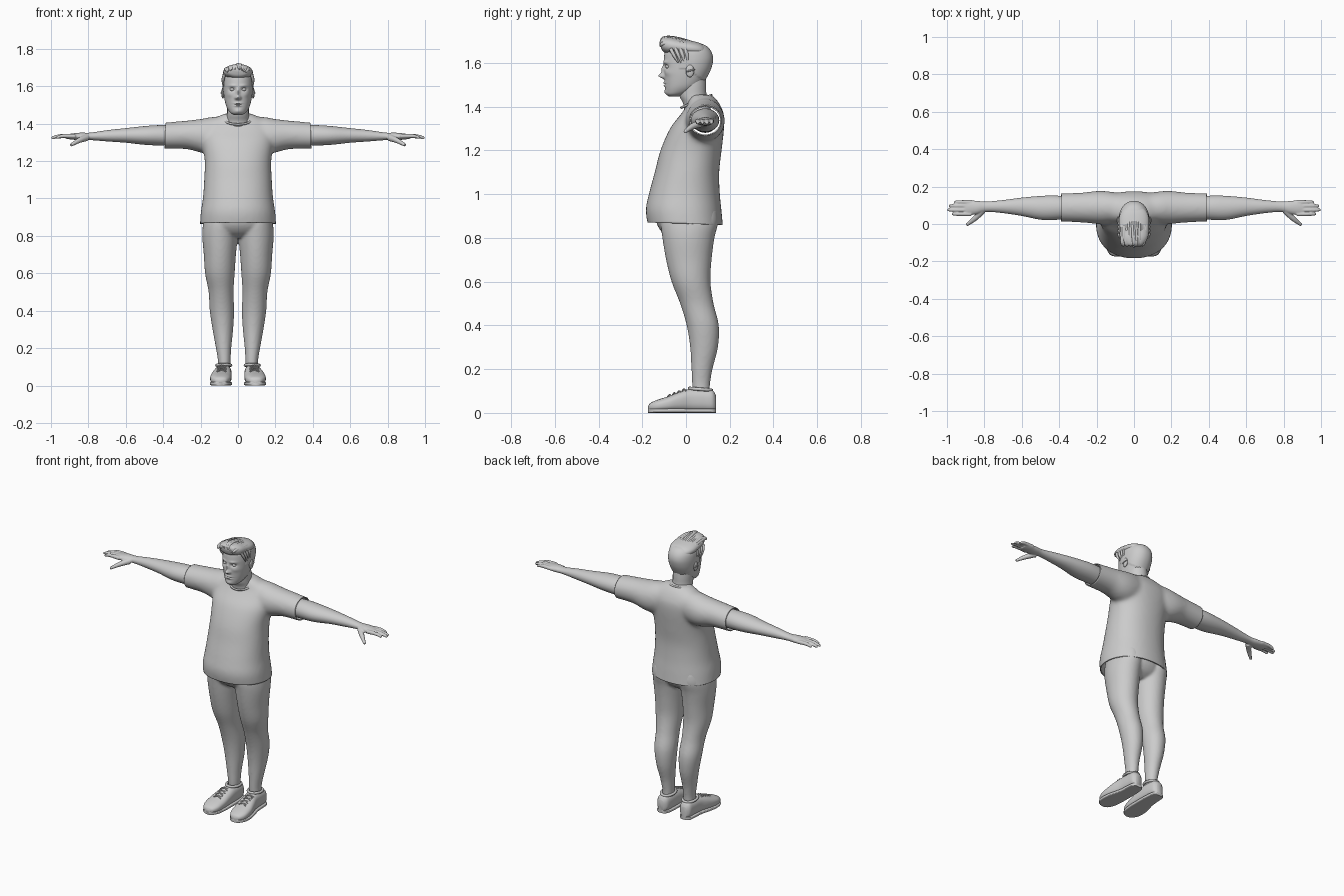
import bpy, bmesh, math, random
from mathutils import Vector, Matrix

random.seed(4)
cube = bpy.data.objects.get("Cube")
if cube:
    bpy.data.objects.remove(cube, do_unlink=True)

grey = bpy.data.materials.new("plain_grey")
grey.use_nodes = True
grey.diffuse_color = (0.6, 0.6, 0.6, 1)
grey.node_tree.nodes["Principled BSDF"].inputs["Base Color"].default_value = (0.6, 0.6, 0.6, 1)


def skin_rings(bm, rings):
    """Bridge equal rings of points and cap both ends."""
    loops = [[bm.verts.new(p) for p in ring] for ring in rings]
    n = len(loops[0])
    for a, b in zip(loops, loops[1:]):
        for i in range(n):
            bm.faces.new((a[i], a[(i + 1) % n], b[(i + 1) % n], b[i]))
    bm.faces.new(loops[0])
    bm.faces.new(loops[-1])


def spline(rows, steps):
    """Smooth interpolation through rows of numbers."""
    rows = [Vector(r) for r in rows]
    out = []
    for i in range(len(rows) - 1):
        p, q = rows[i], rows[i + 1]
        m = (q - rows[max(i - 1, 0)]) / 2
        k = (rows[min(i + 2, len(rows) - 1)] - p) / 2
        for s in range(steps):
            t = s / steps
            u = t * t * (3 - 2 * t)
            out.append(p * (1 - u) + q * u + m * (t * (1 - t) ** 2) - k * (t * t * (1 - t)))
    return out + [rows[-1]]


def loft(bm, axis, rows, sides=40, steps=5, power=2.0):
    """Rows hold the station on the axis, then low and high limits on the other two axes."""
    rings = []
    for t, a0, a1, b0, b1 in spline(rows, steps):
        ring = []
        for i in range(sides):
            ang = math.tau * i / sides
            c, s = math.cos(ang), math.sin(ang)
            a = (a0 + a1) / 2 + (a1 - a0) / 2 * math.copysign(abs(c) ** (2 / power), c)
            b = (b0 + b1) / 2 + (b1 - b0) / 2 * math.copysign(abs(s) ** (2 / power), s)
            ring.append({"x": (t, a, b), "y": (a, t, b), "z": (a, b, t)}[axis])
        rings.append(ring)
    skin_rings(bm, rings)


def tube(bm, pts, radii, sides=10, steps=4):
    """Round tube with changing radius along a smooth path."""
    path = spline([(*p, r) for p, r in zip(pts, radii)], steps)
    rings = []
    for i, p in enumerate(path):
        d = (path[min(i + 1, len(path) - 1)] - path[max(i - 1, 0)]).xyz
        turn = d.to_track_quat('Z', 'Y')
        rings.append([p.xyz + turn @ Vector((math.cos(a), math.sin(a), 0)) * p.w
                      for a in (math.tau * k / sides for k in range(sides))])
    skin_rings(bm, rings)


def hoop(bm, centre, rx, ry, slope, r):
    pts = [(centre[0] + rx * math.cos(a), centre[1] + ry * math.sin(a),
            centre[2] + slope * math.sin(a)) for a in (math.tau * k / 24 for k in range(25))]
    tube(bm, pts, [r] * 25, 8, 2)


def blob(bm, centre, size):
    bmesh.ops.create_uvsphere(bm, u_segments=20, v_segments=12, radius=1,
                              matrix=Matrix.LocRotScale(Vector(centre), None, Vector(size)))


def finish(name, bm, mirror=False, voxel=0, smooth=0, cuts=(), wall=0):
    """Turn a bmesh into an object, optionally mirrored, fused, trimmed and given a wall."""
    bmesh.ops.recalc_face_normals(bm, faces=bm.faces)
    mesh = bpy.data.meshes.new(name)
    bm.to_mesh(mesh)
    bm.free()
    obj = bpy.data.objects.new(name, mesh)
    bpy.context.collection.objects.link(obj)
    if mirror:
        obj.modifiers.new("mirror", 'MIRROR').use_mirror_merge = False
    if voxel:
        mod = obj.modifiers.new("fuse", 'REMESH')
        mod.mode, mod.voxel_size = 'VOXEL', voxel
        mod = obj.modifiers.new("relax", 'SMOOTH')
        mod.factor, mod.iterations = 0.5, smooth
    graph = bpy.context.evaluated_depsgraph_get()
    baked = bpy.data.meshes.new_from_object(obj.evaluated_get(graph))
    obj.modifiers.clear()
    obj.data = baked
    if cuts:
        bm = bmesh.new()
        bm.from_mesh(baked)
        for co, no in cuts:
            bmesh.ops.bisect_plane(bm, geom=bm.verts[:] + bm.edges[:] + bm.faces[:],
                                   plane_co=co, plane_no=no, clear_outer=True)
        bm.to_mesh(baked)
        bm.free()
    if wall:
        mod = obj.modifiers.new("wall", 'SOLIDIFY')
        mod.thickness, mod.offset = wall, -1
    baked.materials.clear()
    baked.materials.append(grey)
    baked.shade_smooth()
    baked.set_sharp_from_angle(angle=math.radians(50))
    return obj


# Shirt: body and sleeves fused, then opened at the hem and cuffs
bm = bmesh.new()
loft(bm, "z", [(.82, -.205, .205, -.165, .172), (.92, -.2, .2, -.184, .163), (1, -.188, .188, -.17, .155),
               (1.1, -.181, .181, -.143, .152), (1.2, -.178, .178, -.117, .163), (1.3, -.19, .19, -.073, .174),
               (1.36, -.19, .19, -.028, .174), (1.4, -.175, .175, .0, .16), (1.432, -.12, .12, .01, .14),
               (1.455, -.07, .07, .02, .115)], power=2.2)
for s in (-1, 1):
    loft(bm, "x", [(s * .05, .02, .16, 1.26, 1.44), (s * .14, .0, .175, 1.24, 1.436),
                   (s * .2, .0, .177, 1.245, 1.425), (s * .28, .008, .168, 1.264, 1.416),
                   (s * .43, .014, .163, 1.265, 1.402)])
finish("shirt", bm, voxel=.01, smooth=14, wall=.006,
       cuts=[((0, 0, .865), (0, -.03, -1)), ((.39, 0, 1.33), (1, 0, .03)), ((-.39, 0, 1.33), (-1, 0, .03))])

bm = bmesh.new()
hoop(bm, (0, .047, 1.424), .074, .068, .028, .006)
finish("shirt_collar", bm)

# Legs and hips
bm = bmesh.new()
loft(bm, "z", [(.79, -.1, .1, -.06, .08), (.82, -.17, .17, -.105, .12), (.87, -.186, .186, -.135, .143),
               (.95, -.18, .18, -.14, .14)])
for s in (-1, 1):
    rows = [(.08, .042, .107, .032, .108), (.13, .04, .107, .028, .11), (.2, .036, .118, .025, .121),
            (.3, .026, .136, .019, .146), (.4, .021, .151, .003, .15), (.5, .024, .157, -.027, .126),
            (.6, .018, .176, -.066, .112), (.7, .011, .183, -.091, .117), (.8, .002, .191, -.108, .13),
            (.87, .0, .186, -.115, .147), (.93, .02, .17, -.1, .14)]
    loft(bm, "z", [(z, s * a, s * b, c, d) for z, a, b, c, d in rows])
finish("legs", bm, voxel=.008, smooth=4)

# Arms with hands, fingers and thumbs
bm = bmesh.new()
loft(bm, "x", [(.33, .03, .145, 1.28, 1.39), (.42, .022, .152, 1.283, 1.392), (.5, .023, .15, 1.287, 1.387),
               (.6, .043, .141, 1.298, 1.376), (.7, .058, .128, 1.305, 1.365), (.79, .065, .12, 1.312, 1.352),
               (.84, .053, .124, 1.312, 1.352), (.89, .047, .126, 1.315, 1.347), (.92, .052, .12, 1.32, 1.34)])
for y, tip in ((.053, .972), (.075, .997), (.097, .99), (.117, .962)):
    mid = (.9 + tip) / 2
    tube(bm, [(.87, y, 1.333), (mid, y, 1.334), (tip, y, 1.324)], (.012, .0105, .007))
tube(bm, [(.81, .072, 1.325), (.85, .03, 1.31), (.895, -.006, 1.284)], (.019, .0145, .008))
finish("arms", bm, mirror=True, voxel=.004, smooth=3)

# Shoes with soles, ankle cuffs and laces
bm = bmesh.new()
shoe = [(-.173, .082, .104, .012, .03), (-.163, .06, .127, .008, .045), (-.13, .042, .146, .005, .06),
        (-.08, .035, .148, .005, .076), (-.03, .034, .138, .005, .096), (.02, .034, .125, .005, .11),
        (.08, .036, .12, .005, .11), (.12, .043, .116, .005, .104), (.137, .06, .1, .01, .08)]
loft(bm, "y", shoe, power=2.5)
loft(bm, "y", [(y, a - .002, b + .002, 0, .02) for y, a, b, c, d in shoe], power=5)
hoop(bm, (.076, .066, .108), .038, .05, -.004, .008)
finish("shoes", bm, mirror=True)
bm = bmesh.new()
for i in range(4):
    y, z = -.075 + .022 * i, .08 + .0085 * i
    for d in (-1, 1):
        tube(bm, [(.088 - .024, y - d * .009, z - .006), (.088, y, z + .003), (.088 + .024, y + d * .009, z - .006)],
             [.0035] * 3, 6)
finish("laces", bm, mirror=True)

# Head: smooth loft, then features pushed out of or into the face
bm = bmesh.new()
loft(bm, "z", [(1.447, -.022, .022, -.078, -.03), (1.457, -.04, .04, -.089, .0), (1.475, -.054, .054, -.094, .04),
               (1.5, -.065, .065, -.096, .07), (1.54, -.074, .074, -.099, .095), (1.58, -.079, .079, -.101, .113),
               (1.62, -.08, .08, -.101, .12), (1.655, -.075, .075, -.094, .11), (1.68, -.058, .058, -.07, .085),
               (1.695, -.02, .02, -.02, .04)], sides=128, steps=10, power=2.15)
# Features: x, z, width, height, push
features = [(0, 1.541, .012, .012, .025), (0, 1.568, .009, .02, .012), (.011, 1.537, .007, .007, .008),
            (.031, 1.583, .015, .009, -.012), (.03, 1.603, .02, .007, .005), (0, 1.509, .02, .005, .007),
            (0, 1.496, .017, .005, .007), (0, 1.5025, .022, .002, -.004), (0, 1.466, .02, .012, .006),
            (.045, 1.555, .018, .014, .004)]
for v in bm.verts:
    x, y, z = v.co
    if y < 0:
        for fx, fz, w, h, push in features:
            v.co.y -= push * math.exp(-((abs(x) - fx) / w) ** 2 - ((z - fz) / h) ** 2)
    if y > -.03 and z > 1.575 - .7 * max(y, 0):
        v.co.x *= 1.04
        v.co.y += .004 * (y > .03)
finish("head", bm)

bm = bmesh.new()
loft(bm, "z", [(1.36, -.075, .075, -.01, .12), (1.41, -.064, .064, -.012, .108), (1.45, -.058, .058, -.03, .094),
               (1.5, -.058, .058, -.035, .092), (1.54, -.055, .055, -.03, .09)])
finish("neck", bm)

bm = bmesh.new()
blob(bm, (.031, -.083, 1.583), (.013, .011, .009))
finish("eyes", bm, mirror=True)

bm = bmesh.new()
blob(bm, (.081, .018, 1.563), (.008, .019, .029))
hoop(bm, (.085, .02, 1.565), .004, .017, .004, .004)
finish("ears", bm, mirror=True)

# Hair: swept cap with raised locks along the top
bm = bmesh.new()
loft(bm, "y", [(-.117, -.03, .03, 1.68, 1.706), (-.105, -.055, .055, 1.652, 1.715), (-.07, -.075, .075, 1.64, 1.717),
               (-.02, -.08, .08, 1.635, 1.708), (.03, -.08, .08, 1.63, 1.7), (.07, -.066, .066, 1.63, 1.688),
               (.1, -.035, .035, 1.635, 1.665)], power=2.2)
for i in range(15):
    x = -.063 + .009 * i
    drop = 4 * x * x
    j = random.uniform(-.005, .005)
    tube(bm, [(x * .8, .075, 1.675 - drop), (x, .01, 1.698 - drop), (x + j, -.06, 1.71 - drop + j),
              (x * .9 + 2 * j, -.105, 1.707 - drop + j), (x * .8 + 3 * j, -.118, 1.69 - drop)],
         (.004, .008, .009, .009, .003), 8)
for s in (-1, 1):
    for i in range(4):
        tube(bm, [(s * .072, -.07 + .022 * i, 1.665), (s * .08, -.055 + .02 * i, 1.635),
                  (s * .079, -.035 + .014 * i, 1.6)], (.009, .008, .003), 8)
finish("hair", bm)
